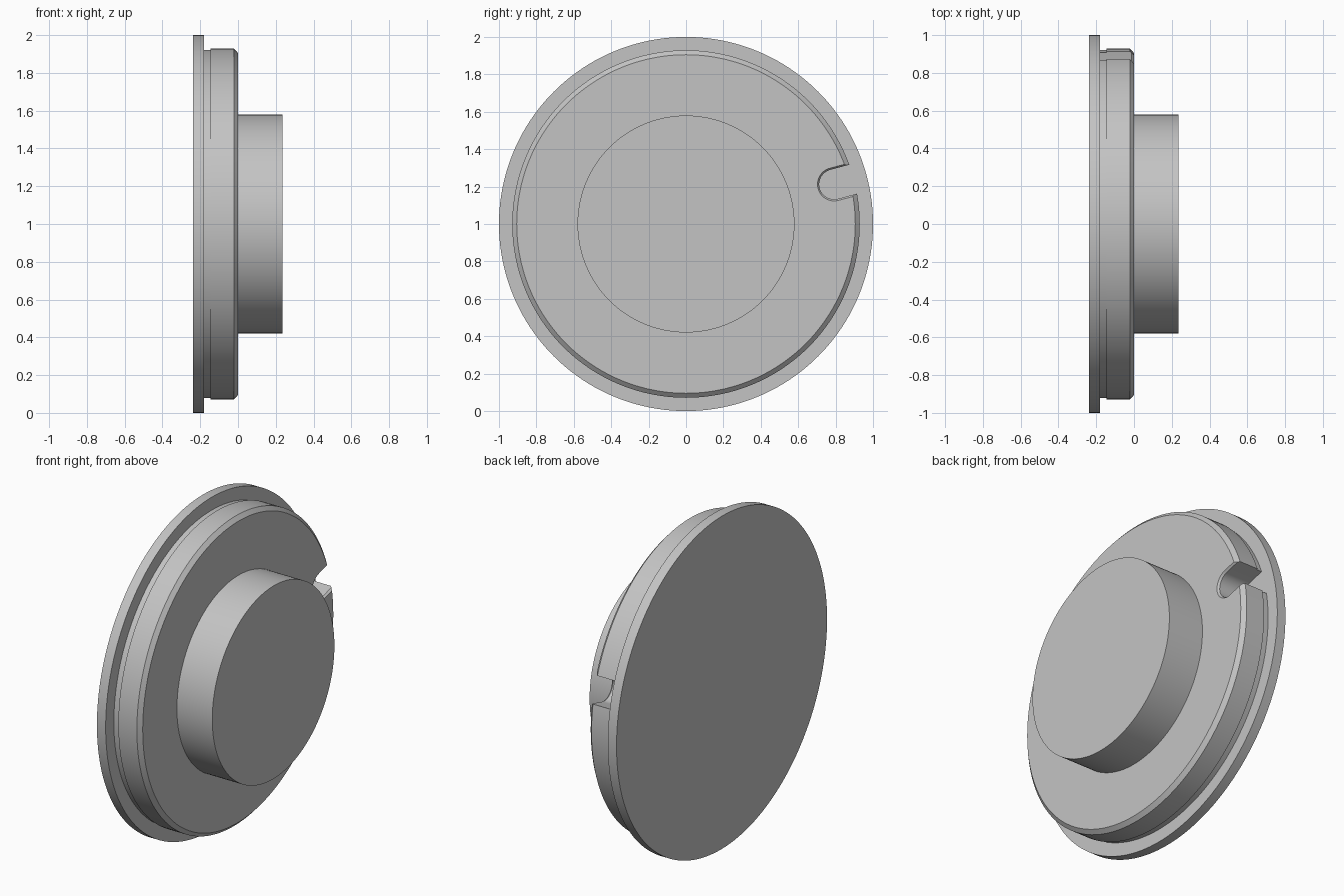
import bpy, bmesh
from math import sin, cos, pi, radians
from mathutils import Matrix, Vector

cube = bpy.data.objects.get("Cube")
if cube:
    bpy.data.objects.remove(cube, do_unlink=True)

grey = bpy.data.materials.new("plain grey")
grey.use_nodes = True
grey.diffuse_color = (0.55, 0.55, 0.55, 1)
grey.node_tree.nodes["Principled BSDF"].inputs["Base Color"].default_value = (0.55, 0.55, 0.55, 1)

AXIS_Z = 1.0
SEGMENTS = 160


def loft(name, rings):
    """Join equal-length rings of points with side faces and cap both ends."""
    bm = bmesh.new()
    loops = [[bm.verts.new(p) for p in ring] for ring in rings]
    n = len(loops[0])
    for a, b in zip(loops, loops[1:]):
        for i in range(n):
            j = (i + 1) % n
            bm.faces.new((a[i], a[j], b[j], b[i]))
    bm.faces.new(loops[0][::-1])
    bm.faces.new(loops[-1])
    bmesh.ops.recalc_face_normals(bm, faces=bm.faces)
    mesh = bpy.data.meshes.new(name)
    bm.to_mesh(mesh)
    bm.free()
    mesh.materials.append(grey)
    obj = bpy.data.objects.new(name, mesh)
    bpy.context.collection.objects.link(obj)
    return obj


def turned(name, profile):
    """Turn (x, radius) pairs about the horizontal axis."""
    angles = [2 * pi * i / SEGMENTS for i in range(SEGMENTS)]
    return loft(name, [[(x, r * cos(t), AXIS_Z + r * sin(t)) for t in angles]
                       for x, r in profile])


def slot_ring(x, r, distance=0.82, reach=1.2, steps=32):
    """Outline of a round-ended slot that opens outward."""
    arc = [pi / 2 + pi * i / steps for i in range(steps + 1)]
    pts = [(distance + r * cos(t), r * sin(t)) for t in arc]
    pts += [(reach, -r), (reach, r)]
    turn = Matrix.Rotation(radians(15), 3, 'X')
    return [turn @ Vector((x, u, v)) + Vector((0, 0, AXIS_Z)) for u, v in pts]


def select_only(obj):
    bpy.ops.object.select_all(action='DESELECT')
    obj.select_set(True)
    bpy.context.view_layer.objects.active = obj


# Thin outer disc, stepped and chamfered body, central boss
flange = turned("flange", [(-0.238, 1.0), (-0.18, 1.0)])
body = turned("body", [(-0.19, 0.922), (-0.145, 0.922), (-0.145, 0.929),
                       (-0.022, 0.929), (0.0, 0.905)])
boss = turned("boss", [(-0.01, 0.58), (0.235, 0.58)])

# Locating notch with a slightly flared mouth, cut down to the flange
cutter = loft("notch_cutter", [slot_ring(-0.22, 0.08), slot_ring(-0.012, 0.08),
                               slot_ring(0.012, 0.098)])
cutter.hide_render = True
notch = body.modifiers.new("notch", 'BOOLEAN')
notch.operation = 'DIFFERENCE'
notch.solver = 'EXACT'
notch.object = cutter
select_only(body)
bpy.ops.object.modifier_apply(modifier=notch.name)
bpy.data.objects.remove(cutter, do_unlink=True)

# Round walls smooth, rims crisp
for part in (flange, body, boss):
    select_only(part)
    bpy.ops.object.shade_smooth_by_angle(angle=radians(30))
